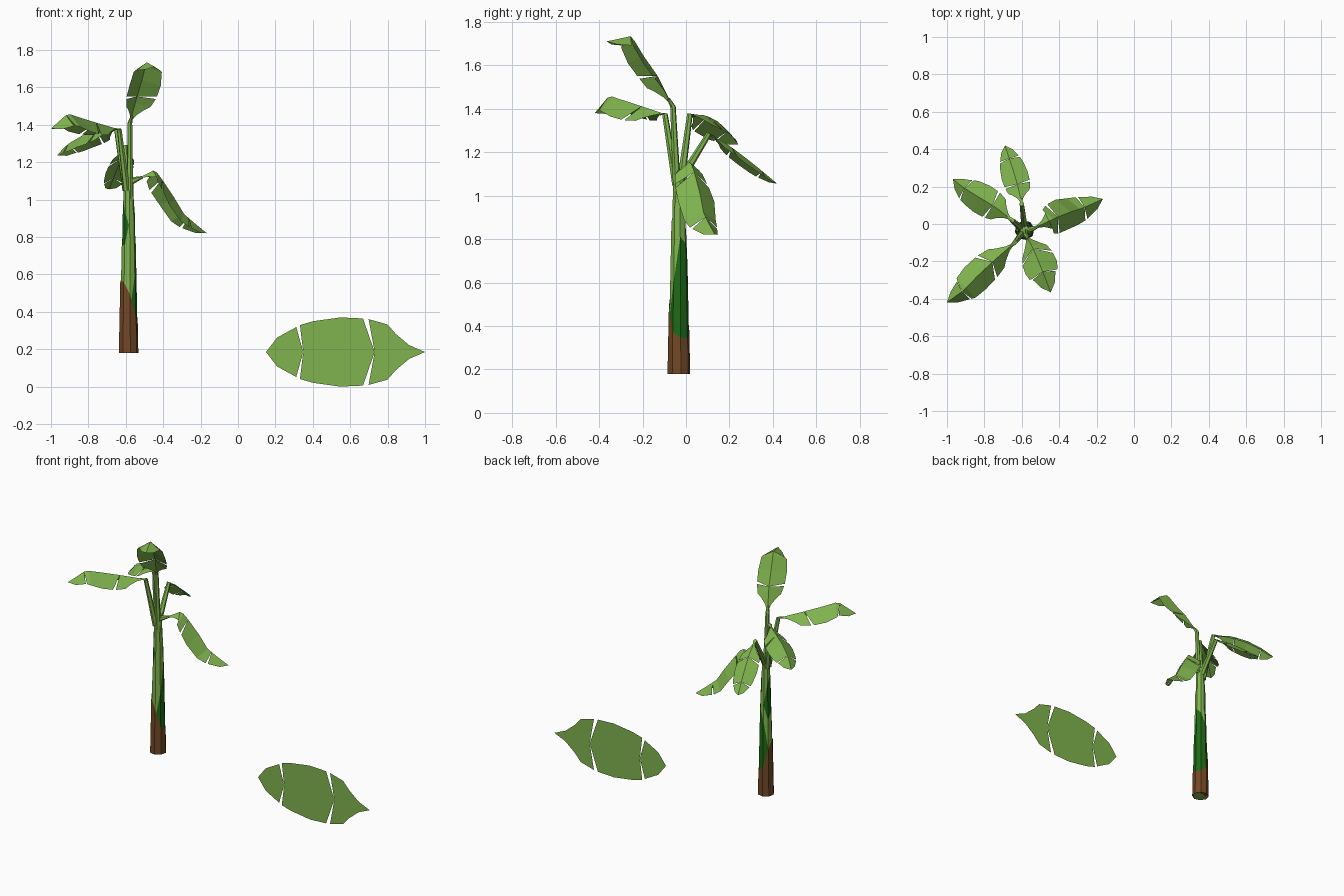
import bpy, bmesh, math
from mathutils import Vector

if "Cube" in bpy.data.objects:
    bpy.data.objects.remove(bpy.data.objects["Cube"])

def material(name, rgb):
    m = bpy.data.materials.new(name)
    m.diffuse_color = (*rgb, 1)
    m.use_nodes = True
    m.node_tree.nodes["Principled BSDF"].inputs["Base Color"].default_value = m.diffuse_color
    return m

LEAF = material("leaf_green", (0.216, 0.456, 0.076))
DARK = material("dark_green", (0.013, 0.14, 0.008))
BROWN = material("bark_brown", (0.17, 0.065, 0.019))

def add_object(name, bm, mat):
    mesh = bpy.data.meshes.new(name)
    bm.to_mesh(mesh)
    bm.free()
    mesh.materials.append(mat)
    ob = bpy.data.objects.new(name, mesh)
    bpy.context.collection.objects.link(ob)
    return ob

# Leaf blade in three pieces split by tears: (rib position, edge position, half width)
PIECES = [
    [(0, 0, 0), (.1, .1, .2), (.183, .183, .52), (.237, .237, .8), (.317, .355, .95)],
    [(.317, .39, .97), (.533, .533, 1), (.704, .704, .89), (.766, .787, .78)],
    [(.766, .81, .72), (.87, .93, .42), (1, 1, 0)],
]

def along(pts, t):
    """Point at fraction t of the length of a polyline."""
    lens = [(b - a).length for a, b in zip(pts, pts[1:])]
    d = max(0, min(1, t)) * sum(lens)
    for a, b, l in zip(pts, pts[1:], lens):
        if d <= l:
            return a.lerp(b, d / l)
        d -= l
    return pts[-1].copy()

def leaf(name, path, half_width, fold=0, side=None):
    pts = [Vector(p) for p in path]
    bm = bmesh.new()
    for sign in (-1, 1):
        for piece in PIECES:
            ribs, edges = [], []
            for tr, te, w in piece:
                tangent = (along(pts, te + .08) - along(pts, te - .08)).normalized()
                s = Vector(side) if side else tangent.cross(Vector((0, 0, 1))).normalized()
                normal = s.cross(tangent)
                f = math.radians(fold)
                off = s * sign * math.cos(f) - normal * math.sin(f)
                ribs.append(bm.verts.new(along(pts, tr)))
                edges.append(bm.verts.new(along(pts, te) + off * w * half_width))
            for i in range(len(piece) - 1):
                quad = [ribs[i], ribs[i + 1], edges[i + 1], edges[i]]
                bm.faces.new(quad if sign < 0 else quad[::-1])
    bmesh.ops.remove_doubles(bm, verts=bm.verts, dist=.0005)
    return add_object(name, bm, LEAF)

def tube(name, path, r0, r1, sides=6):
    """Tapered stalk along a path."""
    bm = bmesh.new()
    pts = [Vector(p) for p in path]
    rings = []
    for i, p in enumerate(pts):
        d = (pts[min(i + 1, len(pts) - 1)] - pts[max(i - 1, 0)]).normalized()
        u = d.cross(Vector((.3, 1, .1))).normalized()
        v = d.cross(u)
        r = r0 + (r1 - r0) * i / (len(pts) - 1)
        angles = [2 * math.pi * k / sides for k in range(sides)]
        rings.append([bm.verts.new(p + (u * math.cos(a) + v * math.sin(a)) * r) for a in angles])
    for a, b in zip(rings, rings[1:]):
        for k in range(sides):
            j = (k + 1) % sides
            bm.faces.new((a[k], a[j], b[j], b[k]))
    bm.faces.new(rings[0][::-1])
    bm.faces.new(rings[-1])
    return add_object(name, bm, LEAF)

CX, CY, BASE = -.585, -.033, .18

def sheath(name, heights, inset, mat):
    """Wrapped trunk layer: a tapering eight-sided tube with a slanted top."""
    bm = bmesh.new()
    low, top = [], []
    for i, h in enumerate(heights):
        a = math.radians(45 * i + 10)
        for z, ring in ((BASE, low), (h, top)):
            r = .053 - .019 * (z - BASE) / .92 - inset
            ring.append(bm.verts.new((CX + r * math.cos(a), CY + r * math.sin(a), z)))
    for k in range(8):
        j = (k + 1) % 8
        bm.faces.new((low[k], low[j], top[j], top[k]))
    bm.faces.new(low[::-1])
    if len(set(heights)) == 1:
        bm.faces.new(top)
    return add_object(name, bm, mat)

# Trunk layers, heights listed counter-clockwise from +x
sheath("bark_sheath", [.345, .345, .38, .5, .57, .56, .49, .37], 0, BROWN)
sheath("outer_green_sheath", [.81, .78, .7, .5, .4, .38, .42, .6], .002, DARK)
sheath("middle_light_sheath", [.97, .9, .8, .7, .75, .76, .88, .95], .004, LEAF)
sheath("inner_green_sheath", [.7, .7, .8, .95, 1.0, .93, .85, .7], .006, DARK)
sheath("core_stalk", [1.12] * 8, .008, LEAF)

# Leaf stalks and blades: name, stalk root, blade midrib, half width, fold
LEAVES = [
    ("top", (-.578, -.04, 1.0), [(-.578, -.06, 1.41), (-.54, -.13, 1.55), (-.51, -.2, 1.65),
     (-.49, -.25, 1.735), (-.445, -.365, 1.71)], .105, 30),
    ("left_front", (-.595, -.045, 1.05), [(-.635, -.097, 1.375), (-.72, -.17, 1.40),
     (-.82, -.26, 1.43), (-.91, -.354, 1.46), (-1, -.42, 1.38)], .11, 42),
    ("left_back", (-.6, -.025, 1.05), [(-.65, .018, 1.375), (-.74, .09, 1.37),
     (-.84, .15, 1.34), (-.92, .2, 1.29), (-.968, .24, 1.235)], .105, 38),
    ("back", (-.585, -.02, 1.08), [(-.6, .106, 1.285), (-.62, .2, 1.23),
     (-.65, .3, 1.155), (-.69, .42, 1.055)], .08, 25),
    ("right", (-.585, -.035, 1.09), [(-.54, -.025, 1.11), (-.445, .02, 1.16), (-.37, .055, 1.06),
     (-.29, .08, .925), (-.24, .1, .88), (-.166, .134, .82)], .11, 38),
]
for name, root, rib, width, fold in LEAVES:
    inner = Vector(rib[0]).lerp(Vector(rib[1]), .3)
    inner.z -= .006
    tube(name + "_leaf_stalk", [root, rib[0], inner], .019, .007)
    leaf(name + "_leaf", rib, width, fold)

# Loose flat leaf standing beside the plant
leaf("loose_leaf", [(1, .003, .185), (.15, .003, .185)], .185, side=(0, 0, 1))
